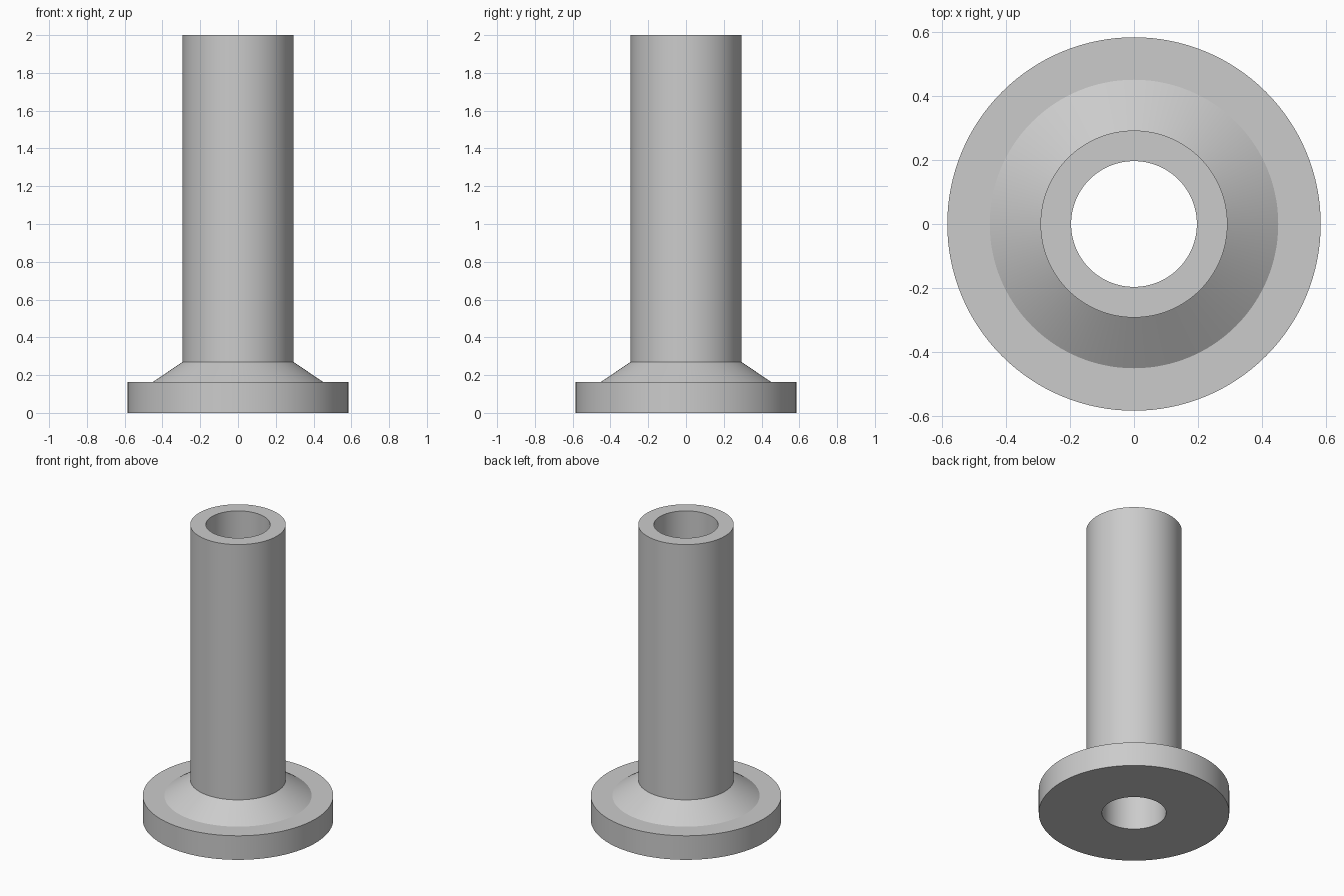
import bpy
import bmesh
from math import cos, sin, tau, radians

SEGMENTS = 128
BORE, TUBE, CONE, FLANGE = 0.197, 0.293, 0.452, 0.585
FLANGE_TOP, CONE_TOP, HEIGHT = 0.163, 0.27, 2.0

cube = bpy.data.objects.get("Cube")
if cube:
    bpy.data.objects.remove(cube, do_unlink=True)

# Single plain grey finish
grey = bpy.data.materials.new("plain grey")
grey.use_nodes = True
colour = (0.6, 0.6, 0.6, 1)
grey.diffuse_color = colour
grey.node_tree.nodes["Principled BSDF"].inputs["Base Color"].default_value = colour


def lathe(name, profile, material):
    """Revolve a closed (radius, height) profile around the z axis."""
    bm = bmesh.new()
    rings = [[bm.verts.new((r * cos(tau * i / SEGMENTS), r * sin(tau * i / SEGMENTS), z))
              for i in range(SEGMENTS)] for r, z in profile]
    for k, ring in enumerate(rings):
        above = rings[(k + 1) % len(rings)]
        for i in range(SEGMENTS):
            j = (i + 1) % SEGMENTS
            bm.faces.new((ring[i], ring[j], above[j], above[i]))
    bmesh.ops.recalc_face_normals(bm, faces=bm.faces)
    mesh = bpy.data.meshes.new(name)
    bm.to_mesh(mesh)
    bm.free()
    mesh.materials.append(material)
    obj = bpy.data.objects.new(name, mesh)
    bpy.context.collection.objects.link(obj)
    bpy.ops.object.select_all(action="DESELECT")
    obj.select_set(True)
    bpy.context.view_layer.objects.active = obj
    bpy.ops.object.shade_smooth_by_angle(angle=radians(25))
    return obj


# Hollow tube with a conical shoulder on a round flange, bored right through
lathe("flanged_tube", [
    (BORE, 0), (FLANGE, 0), (FLANGE, FLANGE_TOP), (CONE, FLANGE_TOP),
    (TUBE, CONE_TOP), (TUBE, HEIGHT), (BORE, HEIGHT),
], grey)
